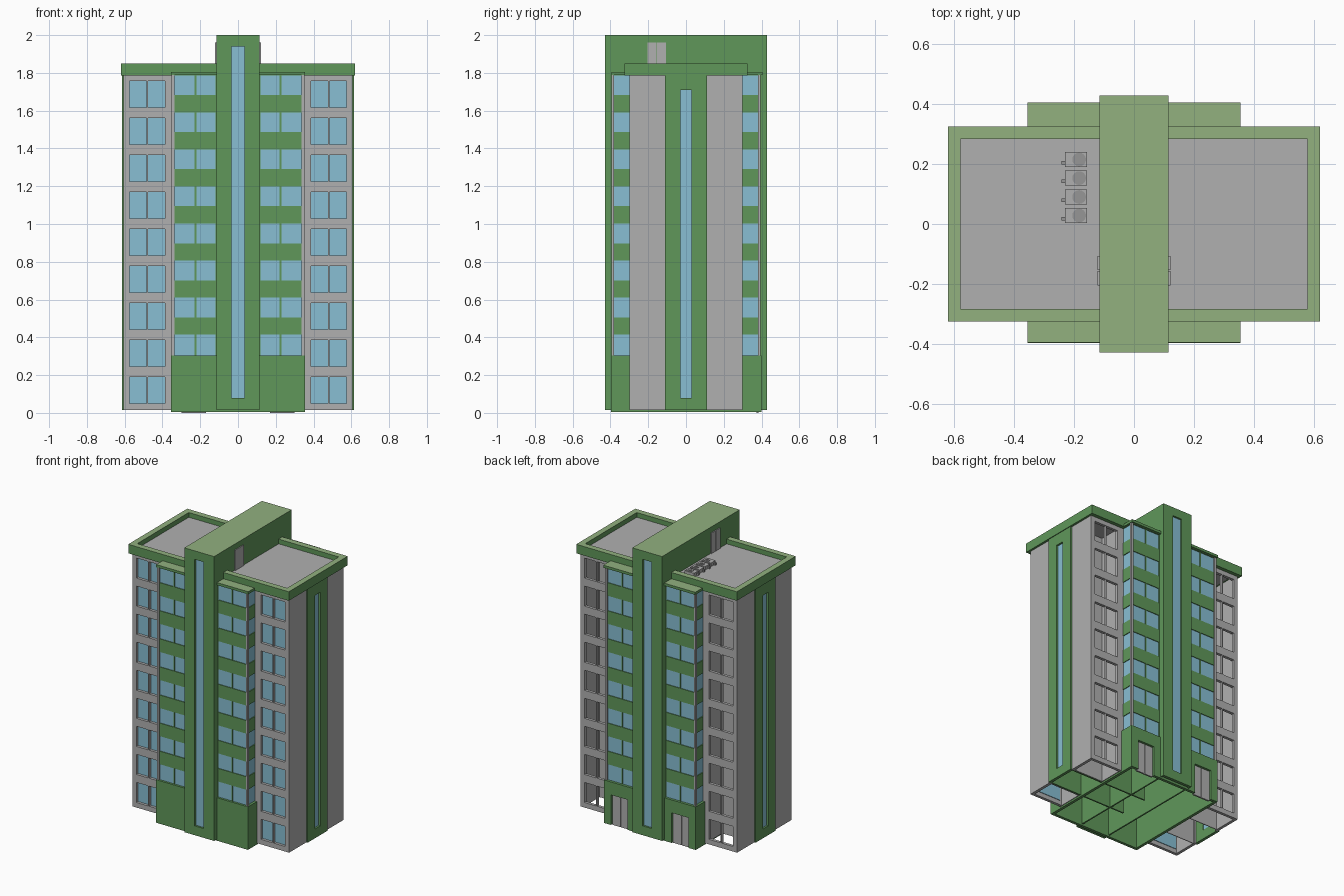
import bpy, bmesh, math
from mathutils import Matrix

if "Cube" in bpy.data.objects:
    bpy.data.objects.remove(bpy.data.objects["Cube"])


def material(name, rgb):
    m = bpy.data.materials.new(name)
    m.diffuse_color = [((c / 255 + 0.055) / 1.055) ** 2.4 for c in rgb] + [1]
    m.use_nodes = True
    m.node_tree.nodes["Principled BSDF"].inputs["Base Color"].default_value = m.diffuse_color
    return m


GREEN = material("green", (96, 151, 90))
PALE = material("pale_green", (146, 177, 127))
GRAY = material("gray", (176, 176, 176))
DARK = material("mid_gray", (150, 150, 150))
BLUE = material("glass_blue", (136, 191, 212))


def finish(bm, name, mats):
    me = bpy.data.meshes.new(name)
    bm.to_mesh(me)
    bm.free()
    for m in mats:
        me.materials.append(m)
    ob = bpy.data.objects.new(name, me)
    bpy.context.collection.objects.link(ob)
    return ob


def boxes(name, items, mat, top=None):
    """Boxes as (x0, x1, y0, y1, z0, z1); upward faces can take a second colour."""
    bm = bmesh.new()
    for x0, x1, y0, y1, z0, z1 in items:
        mx = Matrix.Translation(((x0 + x1) / 2, (y0 + y1) / 2, (z0 + z1) / 2))
        mx = mx @ Matrix.Diagonal((abs(x1 - x0), abs(y1 - y0), z1 - z0, 1))
        bmesh.ops.create_cube(bm, size=1, matrix=mx)
    bm.normal_update()
    if top:
        for f in bm.faces:
            f.material_index = int(f.normal.z > 0.9)
    return finish(bm, name, [mat, top] if top else [mat])


def ring(x, y, t, z0, z1):
    """Four boxes round a rectangle with outer half sizes x, y."""
    return [(-x, x, -y, t - y, z0, z1), (-x, x, y - t, y, z0, z1),
            (-x, t - x, t - y, y - t, z0, z1), (x - t, x, t - y, y - t, z0, z1)]


def wall(name, us, zs, hole, outer, angle, mat, t=0.02):
    """Wall with openings: a grid without its hole cells, thickened, turned about z."""
    bm = bmesh.new()
    vs = [[bm.verts.new((u, t / 2 - outer, z)) for z in zs] for u in us]
    for i in range(len(us) - 1):
        for j in range(len(zs) - 1):
            if not hole(i, j):
                bm.faces.new((vs[i][j], vs[i + 1][j], vs[i + 1][j + 1], vs[i][j + 1]))
    bmesh.ops.delete(bm, geom=[v for v in bm.verts if not v.link_faces], context='VERTS')
    bm.transform(Matrix.Rotation(math.radians(angle), 4, 'Z'))
    ob = finish(bm, name, [mat])
    mod = ob.modifiers.new("thickness", 'SOLIDIFY')
    mod.thickness = t
    mod.offset = 0
    return ob


def mirrored(items, ax=True, ay=True):
    out = []
    for x0, x1, y0, y1, z0, z1 in items:
        for sx in ((1, -1) if ax else (1,)):
            for sy in ((1, -1) if ay else (1,)):
                out.append((sx * x0, sx * x1, sy * y0, sy * y1, z0, z1))
    return out


# Wings: window walls front and back, plain side walls, inner partitions
rows = [0.05 + 0.1958 * k for k in range(9)]
wz = [0.015] + [z for r in rows for z in (r, r + 0.14)] + [1.79]
for s, side in ((1, "right"), (-1, "left")):
    for angle, face in ((0, "front"), (180, "back")):
        us = sorted(s * u for u in (0.34, 0.387, 0.477, 0.484, 0.574, 0.605))
        wall(f"wing_wall_{face}_{side}", us, wz,
             lambda i, j: i in (1, 3) and j % 2 == 1, 0.30, angle, GRAY)
boxes("wing_side_walls", mirrored([(0.585, 0.605, 0.10, 0.282, 0.015, 1.79)]), GRAY)
boxes("wing_partitions", mirrored([(0.357, 0.362, 0.112, 0.281, 0.015, 1.79),
                                   (0.357, 0.586, 0.112, 0.117, 0.015, 1.79)]), GRAY)
# Only the front wing windows are glazed
boxes("wing_front_glass", mirrored([(0.38, 0.58, -0.281, -0.276, r - 0.005, r + 0.145)
                                    for r in rows], ay=False), BLUE)

# Green strips on the two sides, with a tall slit window
for angle, side in ((90, "right"), (270, "left")):
    wall(f"side_strip_{side}", (-0.11, -0.03, 0.03, 0.11), (0.015, 0.08, 1.71, 1.79),
         lambda i, j: i == 1 and j == 1, 0.615, angle, GREEN)
boxes("side_strip_glass", mirrored([(0.598, 0.602, -0.035, 0.035, 0.07, 1.72)], ay=False), BLUE)
boxes("strip_inner_walls", mirrored([(0, 0.596, 0.10, 0.11, 0.015, 1.79)], ax=False), GREEN)

# Central fin, taller than the roof, with a slit window front and back
for angle, face in ((0, "front"), (180, "back")):
    wall(f"fin_wall_{face}", (-0.115, -0.035, 0.035, 0.115), (0.015, 0.08, 1.94, 1.98),
         lambda i, j: i == 1 and j == 1, 0.428, angle, GREEN)
boxes("fin_side_walls", mirrored([(0.105, 0.115, -0.408, 0.408, 0.015, 1.98)], ay=False), GREEN)
boxes("fin_top", [(-0.115, 0.115, -0.428, 0.428, 1.98, 2.0)], GREEN, PALE)
boxes("fin_glass", mirrored([(-0.04, 0.04, 0.411, 0.415, 0.07, 1.95)], ax=False), BLUE)

# Bay base: plain on front and sides, door openings at the back
boxes("bay_base", [(-0.355, 0.355, -0.397, -0.377, 0.005, 0.305)]
      + mirrored([(0.335, 0.355, -0.377, 0.38, 0.005, 0.305)], ay=False), GREEN)
wall("bay_base_back", (-0.355, -0.30, -0.17, 0.17, 0.30, 0.355), (0.005, 0.215, 0.305),
     lambda i, j: i in (1, 3) and j == 0, 0.40, 180, GREEN)
boxes("back_doors", mirrored([(0.17, 0.233, 0.375, 0.384, 0, 0.215),
                              (0.237, 0.30, 0.375, 0.384, 0, 0.215)], ay=False), GRAY)
boxes("back_door_gaps", mirrored([(0.17, 0.30, 0.373, 0.377, 0, 0.215)], ay=False), DARK)

# Bay floors: glass skin, green bands, mullions, gray corner posts, cap
boxes("bay_glass", ring(0.338, 0.382, 0.005, 0.30, 1.79), BLUE)
bands = []
for k in range(8):
    z = 0.31 + 0.196 * k
    bands += ring(0.343, 0.387, 0.02, z + 0.105, min(z + 0.196, 1.79))
boxes("bay_bands", bands, GREEN)
boxes("bay_mullions", mirrored([(0.221, 0.229, 0.37, 0.386, 0.30, 1.79),
                                (0.112, 0.118, 0.37, 0.386, 0.30, 1.79)]), GREEN)
boxes("bay_corner_posts", mirrored([(0.336, 0.351, 0.38, 0.394, 0.30, 1.79)]), GRAY)
boxes("bay_cap", [(-0.355, 0.355, -0.395, 0.405, 1.788, 1.806)], GREEN, PALE)

# Roof slab and parapet
boxes("parapet", ring(0.62, 0.325, 0.041, 1.787, 1.85), GREEN, PALE)
boxes("roof_floor", [(-0.58, 0.58, -0.285, 0.285, 1.789, 1.817)], GRAY)

# Roof doors on both sides of the fin
boxes("roof_doors", mirrored([(0.114, 0.121, -0.205, -0.157, 1.815, 1.96),
                              (0.114, 0.121, -0.154, -0.106, 1.815, 1.96)], ay=False), GRAY)

# Row of rooftop cooling units with fans and a pipe stub
units, stubs = [], []
bm = bmesh.new()
for y in (0.028, 0.09, 0.153, 0.215):
    units.append((-0.23, -0.157, y - 0.025, y + 0.025, 1.817, 1.842))
    stubs.append((-0.242, -0.229, y - 0.017, y - 0.005, 1.817, 1.832))
    for r, z in ((0.023, 1.845), (0.010, 1.848)):
        bmesh.ops.create_cone(bm, cap_ends=True, segments=16, radius1=r, radius2=r, depth=0.006,
                              matrix=Matrix.Translation((-0.183, y, z - 0.003)))
boxes("cooling_units", units, GRAY)
boxes("cooling_pipes", stubs, DARK)
finish(bm, "cooling_fans", [DARK])
